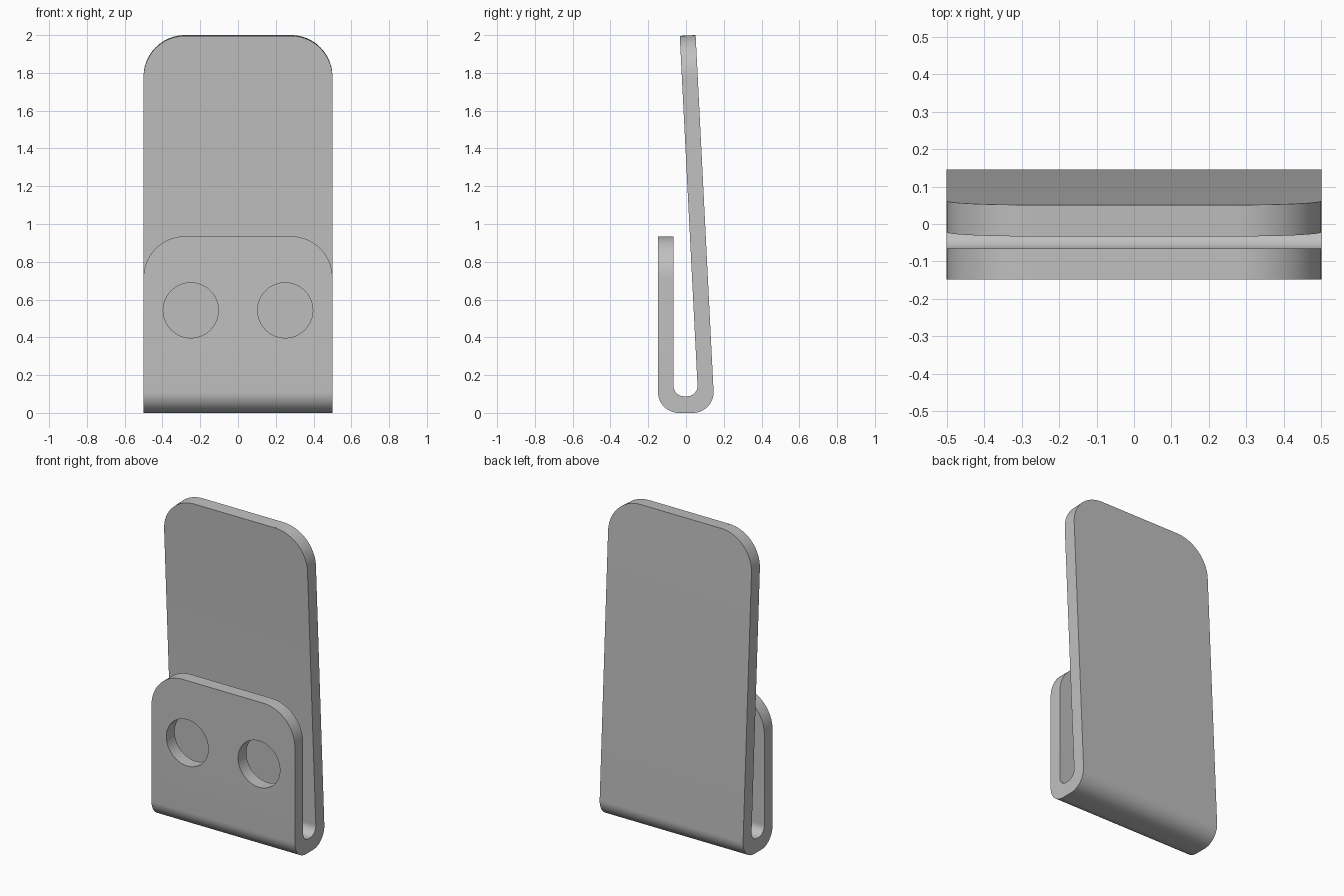
import bpy, bmesh, math
from mathutils import Matrix, Vector

if "Cube" in bpy.data.objects:
    bpy.data.objects.remove(bpy.data.objects["Cube"])

HALF_W = 0.5
TILT = math.atan(0.0507)      # lean of the tall back plate


def arc(cy, cz, r, a0, a1, n=14):
    return [(cy + r * math.cos(math.radians(a0 + (a1 - a0) * i / n)),
             cz + r * math.sin(math.radians(a0 + (a1 - a0) * i / n))) for i in range(n + 1)]


def add_prism(bm, points, depth):
    """Extrude a closed loop of 3D points along the depth vector."""
    face = bm.faces.new([bm.verts.new(p) for p in points])
    out = bmesh.ops.extrude_face_region(bm, geom=[face])
    bmesh.ops.translate(bm, vec=depth, verts=[v for v in out["geom"] if isinstance(v, bmesh.types.BMVert)])


def make_object(name, bm):
    bmesh.ops.recalc_face_normals(bm, faces=bm.faces)
    mesh = bpy.data.meshes.new(name)
    bm.to_mesh(mesh)
    bm.free()
    ob = bpy.data.objects.new(name, mesh)
    bpy.context.collection.objects.link(ob)
    return ob


# Bent strip: side profile of the hook, swept across the width
lean = math.degrees(TILT)
profile = [(-0.148, 0.935)]
profile += arc(-0.038, 0.11, 0.11, 180, 270)
profile += arc(0.036, 0.11, 0.11, 270, 360 + lean)
profile += [(0.051, 2.0), (-0.033, 1.996)]
profile += arc(0.006, 0.143, 0.055, lean, -90)
profile += arc(-0.011, 0.143, 0.055, 270, 180)
profile += [(-0.066, 0.935)]
bm = bmesh.new()
add_prism(bm, [(-HALF_W, y, z) for y, z in profile], Vector((2 * HALF_W, 0, 0)))
clip = make_object("bent_clip", bm)

# Cutter: rounded plate corners and two holes in the short front plate
bm = bmesh.new()
R = 0.22
corner = arc(-R, -R, R, 90, 0, 20) + [(0.1, -R), (0.1, 0.1), (-R, 0.1)]
for y, z, depth, tilt in ((-0.107, 0.935, 0.06, 0), (0.009, 1.998, 0.10, TILT)):
    place = Matrix.Translation((0, y, z)) @ Matrix.Rotation(tilt, 4, 'X')
    for side in (-1, 1):
        loop = [place @ Vector((side * (HALF_W + u), -depth, v)) for u, v in corner]
        add_prism(bm, loop, place.to_3x3() @ Vector((0, 2 * depth, 0)))
for side in (-1, 1):
    circle = arc(side * 0.25, 0.543, 0.146, 0, 360, 64)[:-1]
    add_prism(bm, [(x, -0.25, z) for x, z in circle], Vector((0, 0.24, 0)))
cutter = make_object("cutter", bm)
cutter.hide_render = True

cut = clip.modifiers.new("cut", 'BOOLEAN')
cut.operation = 'DIFFERENCE'
cut.solver = 'EXACT'
cut.object = cutter
bpy.context.view_layer.objects.active = clip
clip.select_set(True)
bpy.ops.object.modifier_apply(modifier="cut")
bpy.data.objects.remove(cutter)

# Single grey metal colour, smooth bends with sharp rims
grey = bpy.data.materials.new("grey_metal")
grey.diffuse_color = (0.527, 0.527, 0.527, 1)
grey.use_nodes = True
grey.node_tree.nodes["Principled BSDF"].inputs["Base Color"].default_value = grey.diffuse_color
clip.data.materials.clear()
clip.data.materials.append(grey)
bpy.ops.object.shade_smooth_by_angle(angle=math.radians(30))
